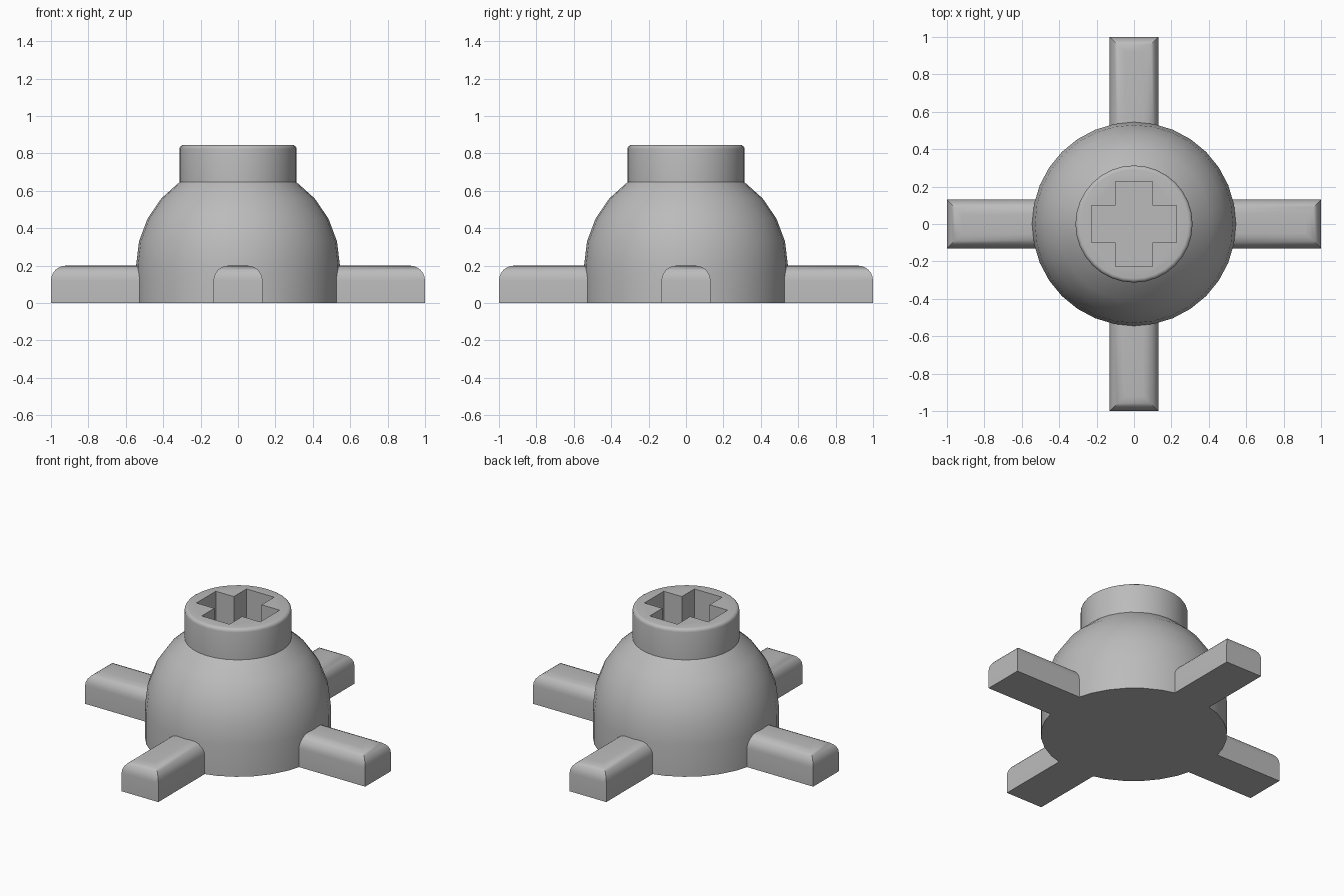
import bpy, bmesh, math
from mathutils import Matrix

cube = bpy.data.objects.get("Cube")
if cube:
    bpy.data.objects.remove(cube, do_unlink=True)

# One plain grey plastic
GREY = (0.5, 0.5, 0.5, 1)
grey = bpy.data.materials.new("grey plastic")
grey.use_nodes = True
grey.diffuse_color = GREY
grey.node_tree.nodes["Principled BSDF"].inputs["Base Color"].default_value = GREY

SIDES = 32
DOME_R, DOME_Z = 0.545, 0.2
COLLAR_R, TOP, FILLET = 0.313, 0.845, 0.022
LEG_HALF, LEG_TOP, LEG_ROUND = 0.131, 0.2, 0.08


def make_object(name, bm):
    bmesh.ops.recalc_face_normals(bm, faces=bm.faces)
    mesh = bpy.data.meshes.new(name)
    bm.to_mesh(mesh)
    bm.free()
    mesh.materials.append(grey)
    obj = bpy.data.objects.new(name, mesh)
    bpy.context.collection.objects.link(obj)
    return obj


def activate(obj):
    bpy.ops.object.select_all(action="DESELECT")
    obj.select_set(True)
    bpy.context.view_layer.objects.active = obj


def smooth(obj):
    activate(obj)
    bpy.ops.object.shade_smooth_by_angle(angle=math.radians(32))


def lathe(name, profile):
    """Closed solid turned round z, with flat caps at both ends."""
    bm = bmesh.new()
    rings = [[bm.verts.new((r * math.cos(a), r * math.sin(a), z))
              for a in (math.tau * i / SIDES for i in range(SIDES))]
             for r, z in profile]
    for low, high in zip(rings, rings[1:]):
        for i in range(SIDES):
            j = (i + 1) % SIDES
            bm.faces.new((low[i], low[j], high[j], high[i]))
    bm.faces.new(rings[0][::-1])
    bm.faces.new(rings[-1])
    return make_object(name, bm)


# Body: straight skirt, spherical dome, then a collar with a rounded rim
dome_end = math.acos(COLLAR_R / DOME_R)
profile = [(DOME_R, 0)]
for i in range(5):
    a = dome_end * i / 4
    profile.append((DOME_R * math.cos(a), DOME_Z + DOME_R * math.sin(a)))
for i in range(5):
    a = math.pi / 2 * i / 4
    profile.append((COLLAR_R - FILLET + FILLET * math.cos(a),
                    TOP - FILLET + FILLET * math.sin(a)))
body = lathe("domed_body", profile)

# Cross-shaped socket cut down from the collar
HALF, REACH, FLOOR = 0.099, 0.228, 0.2
quarter = [(REACH, -HALF), (REACH, HALF), (HALF, HALF)]
bm = bmesh.new()
outline = []
for k in range(4):
    turn = Matrix.Rotation(k * math.pi / 2, 3, "Z")
    for x, y in quarter:
        outline.append(bm.verts.new(turn @ Matrix.Translation((x, y, FLOOR)).to_translation()))
base = bm.faces.new(outline)
grown = bmesh.ops.extrude_face_region(bm, geom=[base])["geom"]
bmesh.ops.translate(bm, vec=(0, 0, 1),
                    verts=[v for v in grown if isinstance(v, bmesh.types.BMVert)])
cutter = make_object("socket_cutter", bm)
cutter.hide_render = True
cut = body.modifiers.new("socket", "BOOLEAN")
cut.operation = "DIFFERENCE"
cut.solver = "EXACT"
cut.object = cutter
activate(body)
bpy.ops.object.modifier_apply(modifier=cut.name)
bpy.data.objects.remove(cutter, do_unlink=True)
smooth(body)


def make_leg(name, angle):
    """Block with its two long top edges and outer top edge rounded."""
    inner, outer = 0.45, 1.0
    bm = bmesh.new()
    bmesh.ops.create_cube(bm, size=1)
    bmesh.ops.scale(bm, vec=(outer - inner, 2 * LEG_HALF, LEG_TOP), verts=bm.verts)
    bmesh.ops.translate(bm, vec=((outer + inner) / 2, 0, LEG_TOP / 2), verts=bm.verts)
    edges = [e for e in bm.edges
             if all(v.co.z > LEG_TOP / 2 for v in e.verts)
             and any(v.co.x > 0.9 for v in e.verts)]
    bmesh.ops.bevel(bm, geom=edges, offset=LEG_ROUND, segments=6,
                    profile=0.5, affect="EDGES")
    bmesh.ops.rotate(bm, cent=(0, 0, 0), verts=bm.verts,
                     matrix=Matrix.Rotation(angle, 3, "Z"))
    smooth(make_object(name, bm))


# Four legs, a quarter turn apart
for k, side in enumerate(("left", "back", "right", "front")):
    make_leg(side + "_leg", k * math.pi / 2)
